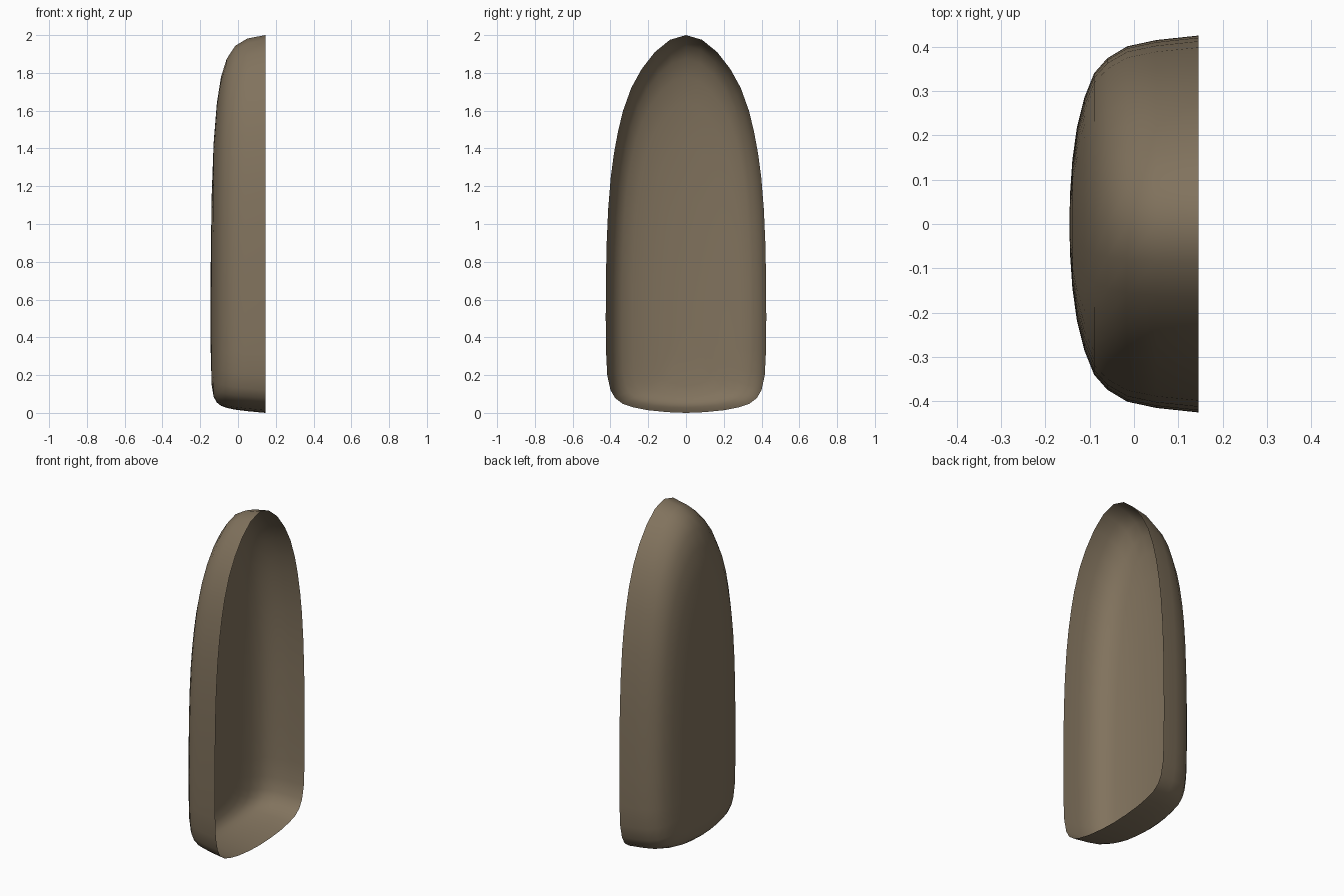
import bpy, bmesh

if "Cube" in bpy.data.objects:
    bpy.data.objects.remove(bpy.data.objects["Cube"])

# Half outline of the open rim (y, z), from bottom centre to top centre
HALF = [(0, 0), (0.10, 0.004), (0.20, 0.014), (0.28, 0.030), (0.335, 0.048),
        (0.375, 0.078), (0.40, 0.122), (0.417, 0.20), (0.423, 0.32), (0.425, 0.50),
        (0.424, 0.70), (0.42, 0.90), (0.412, 1.08), (0.398, 1.25), (0.382, 1.37),
        (0.36, 1.49), (0.333, 1.60), (0.29, 1.72), (0.235, 1.82), (0.165, 1.91),
        (0.085, 1.975), (0, 2)]
# Rings from rim to back: x, then width, upper and lower scale about the centre
RINGS = [(0.145, 1, 1, 1), (0.05, 0.976, 0.988, 0.982), (-0.015, 0.943, 0.962, 0.966),
         (-0.06, 0.88, 0.916, 0.946), (-0.09, 0.80, 0.852, 0.925), (-0.112, 0.67, 0.76, 0.89),
         (-0.129, 0.51, 0.62, 0.83), (-0.139, 0.34, 0.44, 0.71), (-0.144, 0.17, 0.23, 0.42)]
BACK_X, CZ = -0.146, 0.5

outline = HALF + [(-y, z) for y, z in HALF[-2:0:-1]]
n = len(outline)

# Open shell lofted through the rings
bm = bmesh.new()
rings = [[bm.verts.new((x, y * w, CZ + (z - CZ) * (up if z > CZ else low)))
          for y, z in outline] for x, w, up, low in RINGS]
for a, b in zip(rings, rings[1:]):
    for i in range(n):
        j = (i + 1) % n
        bm.faces.new((a[i], b[i], b[j], a[j]))
pole = bm.verts.new((BACK_X, 0, CZ))
for i in range(n):
    bm.faces.new((rings[-1][i], pole, rings[-1][(i + 1) % n]))
bmesh.ops.recalc_face_normals(bm, faces=bm.faces)
# Make the closed back face outward
bm.normal_update()
if pole.normal.x > 0:
    bmesh.ops.reverse_faces(bm, faces=bm.faces)
for f in bm.faces:
    f.smooth = True
mesh = bpy.data.meshes.new("shell")
bm.to_mesh(mesh)
bm.free()
shell = bpy.data.objects.new("shell", mesh)
bpy.context.collection.objects.link(shell)

# Brown finish
mat = bpy.data.materials.new("brown")
mat.diffuse_color = (0.22, 0.17, 0.11, 1)
mat.use_nodes = True
mat.node_tree.nodes["Principled BSDF"].inputs["Base Color"].default_value = mat.diffuse_color
mesh.materials.append(mat)
